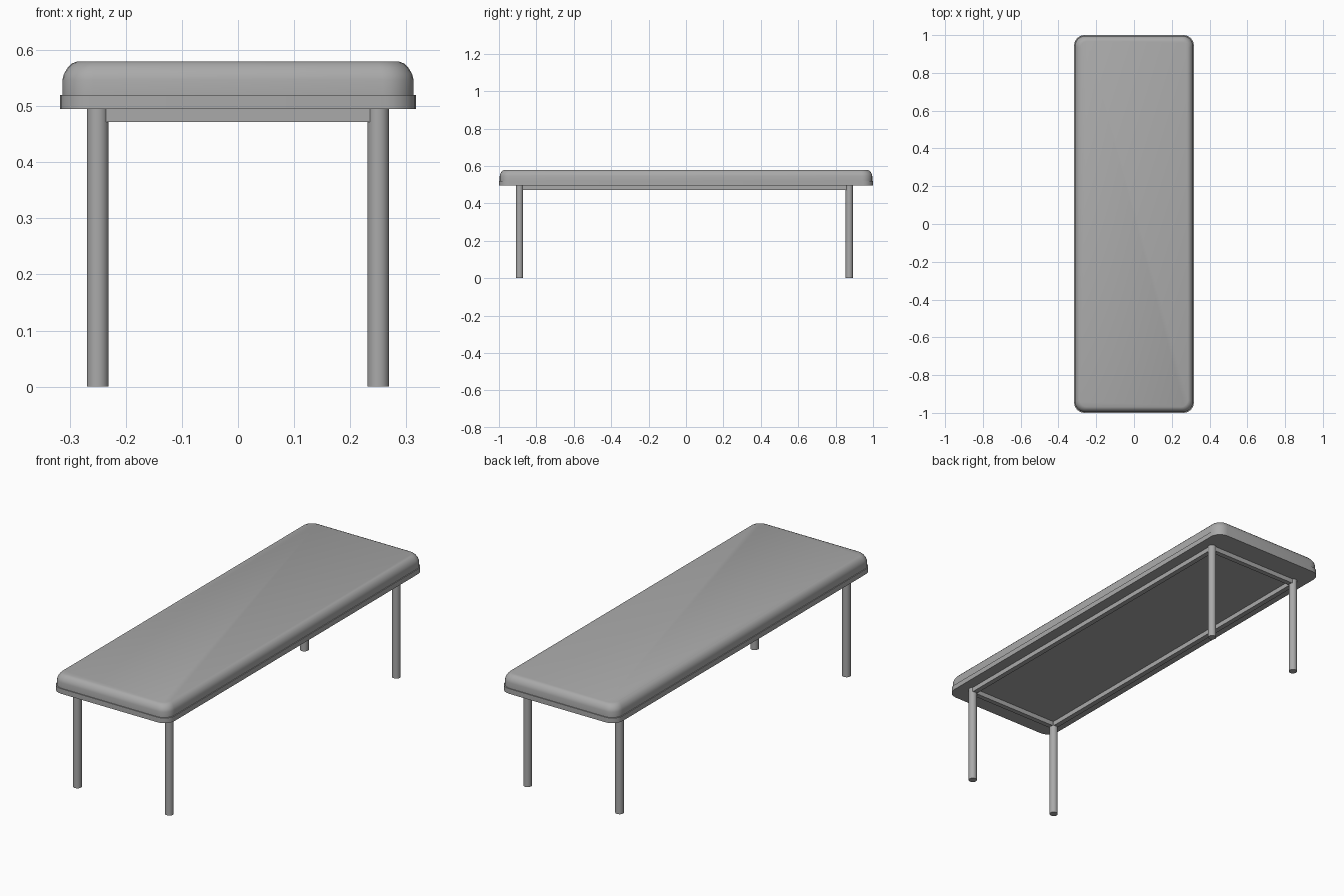
import bpy, bmesh, math

cube = bpy.data.objects.get("Cube")
if cube:
    bpy.data.objects.remove(cube, do_unlink=True)

grey = bpy.data.materials.new("neutral grey")
grey.use_nodes = True
color = (0.40, 0.40, 0.40, 1)
grey.diffuse_color = color
grey.node_tree.nodes["Principled BSDF"].inputs["Base Color"].default_value = color


def finish(bm, name, smooth_angle=None):
    bmesh.ops.recalc_face_normals(bm, faces=bm.faces)
    mesh = bpy.data.meshes.new(name)
    bm.to_mesh(mesh)
    bm.free()
    mesh.materials.append(grey)
    obj = bpy.data.objects.new(name, mesh)
    bpy.context.collection.objects.link(obj)
    if smooth_angle:
        bpy.ops.object.select_all(action='DESELECT')
        obj.select_set(True)
        bpy.context.view_layer.objects.active = obj
        bpy.ops.object.shade_smooth_by_angle(angle=math.radians(smooth_angle))
    return obj


def rounded_slab(name, half_x, half_y, radius, profile, steps=6):
    """Loft rounded rectangles through (inset, height) pairs and cap both ends."""
    bm = bmesh.new()
    rings = []
    for inset, z in profile:
        r = radius - inset * 0.6
        ring = []
        for q, (sx, sy) in enumerate([(1, 1), (-1, 1), (-1, -1), (1, -1)]):
            for i in range(steps + 1):
                a = math.pi / 2 * (q + i / steps)
                ring.append(bm.verts.new((sx * (half_x - inset - r) + r * math.cos(a),
                                          sy * (half_y - inset - r) + r * math.sin(a), z)))
        rings.append(ring)
    for low, high in zip(rings, rings[1:]):
        for i in range(len(low)):
            j = (i + 1) % len(low)
            bm.faces.new((low[i], low[j], high[j], high[i]))
    bm.faces.new(rings[0])
    bm.faces.new(rings[-1])
    return finish(bm, name, 40)


def box(name, x0, x1, y0, y1, z0, z1):
    bm = bmesh.new()
    bmesh.ops.create_cube(bm, size=1)
    for v in bm.verts:
        v.co = (x1 if v.co.x > 0 else x0, y1 if v.co.y > 0 else y0, z1 if v.co.z > 0 else z0)
    return finish(bm, name)


# Padded top and the board beneath it
rounded_slab("base_board", 0.317, 1.0, 0.055, [(0, 0.495), (0, 0.52)])
rounded_slab("cushion", 0.313, 0.996, 0.055,
             [(0, 0.52), (0, 0.547), (0.003, 0.558), (0.009, 0.568), (0.017, 0.576), (0.027, 0.58)])

# Round legs
leg_x, front_y, back_y, leg_r = 0.25, -0.89, 0.873, 0.0195
for side, x in (("left", leg_x), ("right", -leg_x)):
    for end, y in (("front", front_y), ("back", back_y)):
        bm = bmesh.new()
        bmesh.ops.create_cone(bm, cap_ends=True, segments=24, radius1=leg_r, radius2=leg_r, depth=0.495)
        bmesh.ops.translate(bm, verts=bm.verts, vec=(x, y, 0.2475))
        finish(bm, f"{end}_{side}_leg", 40)

# Frame rails between the legs
w, low, high = 0.0125, 0.472, 0.496
for side, x in (("left", leg_x), ("right", -leg_x)):
    box(f"{side}_rail", x - w, x + w, front_y, back_y, low, high)
for end, y in (("front", front_y), ("back", back_y)):
    box(f"{end}_rail", -leg_x, leg_x, y - w, y + w, low, high)
